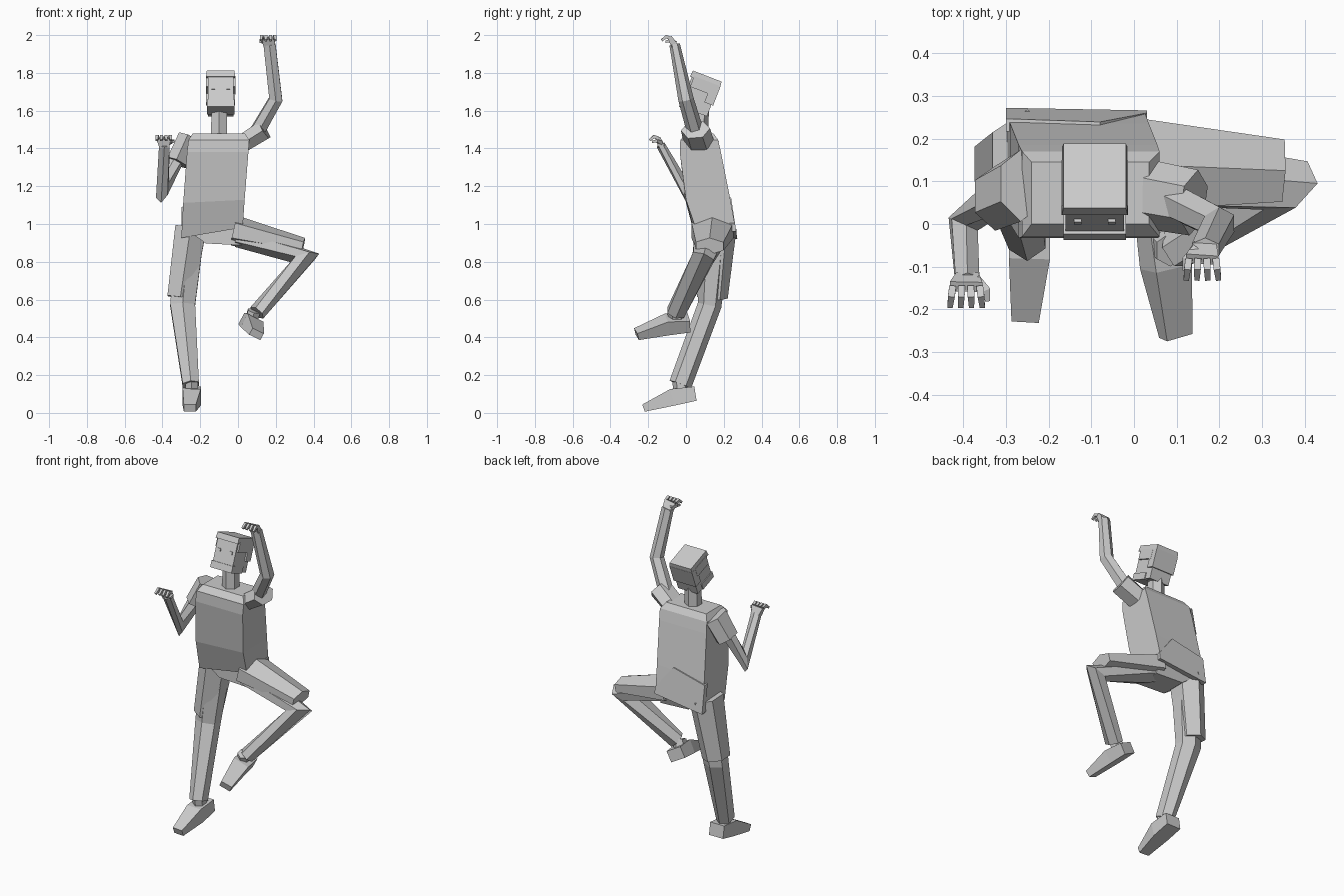
import bpy, bmesh, math
from mathutils import Vector

cube = bpy.data.objects.get("Cube")
if cube:
    bpy.data.objects.remove(cube)

grey = bpy.data.materials.new("plain_grey")
grey.use_nodes = True
grey.diffuse_color = (0.6, 0.6, 0.6, 1)
grey.node_tree.nodes["Principled BSDF"].inputs["Base Color"].default_value = (0.6, 0.6, 0.6, 1)


def skin(name, rings):
    """Join equal rings of points into a closed solid."""
    bm = bmesh.new()
    loops = [[bm.verts.new(p) for p in r] for r in rings]
    n = len(loops[0])
    for a, b in zip(loops, loops[1:]):
        for i in range(n):
            j = (i + 1) % n
            bm.faces.new((a[i], a[j], b[j], b[i]))
    bm.faces.new(loops[0][::-1])
    bm.faces.new(loops[-1])
    bmesh.ops.recalc_face_normals(bm, faces=bm.faces)
    mesh = bpy.data.meshes.new(name)
    bm.to_mesh(mesh)
    bm.free()
    mesh.materials.append(grey)
    obj = bpy.data.objects.new(name, mesh)
    bpy.context.collection.objects.link(obj)
    return obj


def tube(name, points, sizes, side=(1, 0, 0), sides=6):
    """Faceted limb along a path, mitred at bends; sizes are half widths."""
    pts = [Vector(p) for p in points]
    dirs = [(b - a).normalized() for a, b in zip(pts, pts[1:])]
    rings = []
    for i, (p, (w, h)) in enumerate(zip(pts, sizes)):
        d0, d1 = dirs[max(i - 1, 0)], dirs[min(i, len(dirs) - 1)]
        t = (d0 + d1).normalized()
        u = Vector(side)
        u = (u - t * u.dot(t)).normalized()
        v = t.cross(u)
        bend = (d1 - d0).normalized()
        stretch = min(1 / max(t.dot(d1), 0.01), 1.8) - 1
        ring = []
        for k in range(sides):
            a = math.tau * (k + 0.5) / sides
            f = math.sqrt(2) if sides == 4 else 1.08
            q = u * (w * f * math.cos(a)) + v * (h * f * math.sin(a))
            ring.append(p + q + bend * (q.dot(bend) * stretch))
        rings.append(ring)
    return skin(name, rings)


def block(name, levels):
    """Stack of level rectangles: x0, x1, y0, y1, z, sideways slope."""
    return skin(name, [[(x, y, z + s * (x + 0.13)) for x, y in
                        ((x0, y0), (x1, y0), (x1, y1), (x0, y1))]
                       for x0, x1, y0, y1, z, s in levels])


# Trunk
block("torso", [(-.30, .025, .05, .262, .955, .17), (-.29, .035, 0, .235, 1.12, .05),
                (-.27, .055, -.033, .185, 1.38, 0), (-.262, .06, -.03, .17, 1.445, 0),
                (-.24, .035, 0, .145, 1.48, 0)])
block("pelvis", [(-.17, .02, .06, .22, .895, -.05), (-.28, .02, .06, .255, .99, .1)])

# Flap hanging over the lower back
outline = [(-.30, .92), (.03, .96), (.03, 1.0), (-.08, 1.14), (-.30, 1.09)]
skin("back_flap", [[(x, .272 - (z - .92) * .15 - d, z) for x, z in outline] for d in (0, .03)])

# Head, tilted back
centre = Vector((-.092, .075, 1.685))
up = Vector((0, .36, .933))
back = Vector((0, .933, -.36))


def head_box(name, x, b0, b1, u0, u1, shift=0, inset=0):
    """Box in the tilted frame of the head."""
    return skin(name, [[centre + Vector((shift + sx * (x - i), 0, 0)) + back * b + up * u
                        for sx, b in ((-1, b0 + i), (1, b0 + i), (1, b1 - i), (-1, b1 - i))]
                       for u, i in ((u0, 0), (u1, inset))])


head_box("head", .068, -.075, .075, -.095, .09)
head_box("hair_top", .077, -.085, .085, .07, .105, 0, .004)
head_box("hair_back", .077, .035, .085, -.03, .08)
head_box("jaw_band", .073, -.082, .03, -.1, -.06)
for label, x in (("right", -.04), ("left", .04)):
    head_box(label + "_eye", .009, -.082, -.07, .0, .018, x)
    head_box(label + "_sideburn", .006, -.065, .05, .02, .08, x * 1.8)
tube("neck", [(-.1, .07, 1.44), (-.1, .075, 1.64)], [(.046, .045), (.043, .043)], sides=6)

# Right arm, folded with the hand up
tube("right_sleeve", [(-.265, .09, 1.455), (-.325, .06, 1.325)],
     [(.055, .08), (.056, .072)], sides=6)
tube("right_arm", [(-.31, .07, 1.38), (-.4, .0, 1.18), (-.39, -.135, 1.42)],
     [(.042, .042), (.034, .036), (.03, .022)])

# Left arm, raised overhead
tube("left_sleeve", [(.03, .07, 1.43), (.14, .05, 1.5)],
     [(.05, .075), (.055, .072)], side=(-.5, 0, .8), sides=6)
tube("left_arm", [(.09, .055, 1.47), (.2, .0, 1.66), (.167, -.06, 1.95)],
     [(.04, .042), (.036, .038), (.034, .026)])


def hand(label, wrist, knuckle):
    """Palm with four curled fingers and a thumb."""
    w, k = Vector(wrist), Vector(knuckle)
    tube(label + "_palm", [w, k], [(.026, .018), (.038, .012)], sides=4)
    for i in range(4):
        off = Vector(((i - 1.5) * .021, 0, 0))
        tube(f"{label}_finger_{i + 1}",
             [k + off, k + off * 1.1 + Vector((0, -.022, .008)),
              k + off * 1.2 + Vector((0, -.046, -.012))],
             [(.008, .008), (.008, .008), (.006, .006)], sides=4)
    s = 1 if label == "right" else -1
    tube(label + "_thumb", [w + Vector((s * .02, 0, .02)), w + Vector((s * .045, -.025, .03)),
                            w + Vector((s * .047, -.05, .025))],
         [(.01, .01), (.008, .008), (.006, .006)], sides=4)


hand("right", (-.39, -.13, 1.41), (-.393, -.147, 1.455))
hand("left", (.167, -.058, 1.94), (.16, -.083, 1.984))

# Right leg, standing
tube("right_thigh", [(-.25, .16, .98), (-.305, .14, .61)], [(.088, .1), (.074, .075)])
tube("right_lower_leg", [(-.26, .15, .9), (-.293, .125, .57), (-.25, -.03, .15)],
     [(.08, .075), (.07, .058), (.046, .056)])

# Left leg, raised with bent knee
tube("left_thigh", [(-.02, .14, .965), (.345, .125, .882)],
     [(.118, .075), (.078, .042)], side=(0, 1, 0))
tube("left_lower_leg", [(.0, .13, .93), (.355, .09, .82), (.1, -.055, .53)],
     [(.09, .05), (.062, .042), (.05, .042)], side=(0, 1, 0))

# Feet
tube("right_ankle", [(-.245, -.03, .17), (-.245, -.02, .1)], [(.035, .04), (.035, .04)])
tube("right_foot", [(-.245, .05, .102), (-.245, -.07, .083), (-.255, -.223, .026)],
     [(.048, .038), (.048, .045), (.032, .02)], sides=4)
tube("left_ankle", [(.085, -.06, .54), (.065, -.04, .47)], [(.035, .038), (.035, .038)])
tube("left_foot", [(.06, .015, .478), (.075, -.1, .468), (.098, -.262, .417)],
     [(.048, .034), (.048, .04), (.034, .02)], side=(.88, 0, -.48), sides=4)
